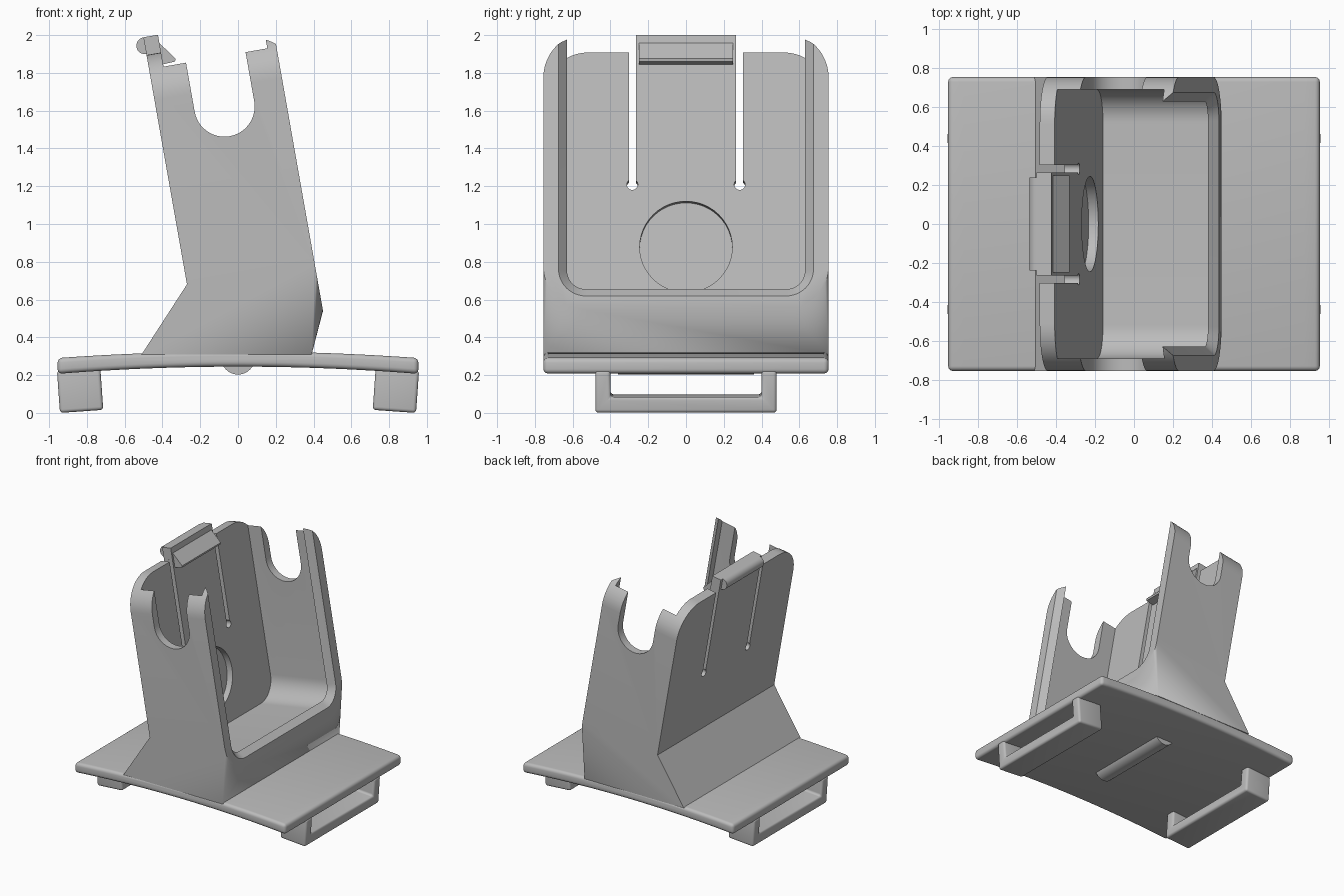
import bpy, bmesh
from math import sin, cos, pi, radians, sqrt
from mathutils import Vector

cube = bpy.data.objects.get("Cube")
if cube:
    bpy.data.objects.remove(cube)

grey = bpy.data.materials.new("plain grey")
grey.use_nodes = True
COLOUR = (0.5, 0.5, 0.5, 1)
grey.diffuse_color = COLOUR
grey.node_tree.nodes["Principled BSDF"].inputs["Base Color"].default_value = COLOUR

LEAN = radians(10)
HALF = 0.755            # half width of holder and plate
BACK, FRONT = -0.148, 0.537
INNER = -0.07           # inner face of the back wall
KNEE, TOP, FLOOR, R = 0.717, 1.95, 0.454, 0.24


def tilt(u, y, w):
    """Leaning frame: u is depth, w runs up along the back wall."""
    return Vector((u * cos(LEAN) - w * sin(LEAN), y, u * sin(LEAN) + w * cos(LEAN)))


def arc(cx, cy, r, start, end, n=12):
    return [(cx + r * cos(radians(start + (end - start) * i / n)),
             cy + r * sin(radians(start + (end - start) * i / n))) for i in range(n + 1)]


def finish(name, bm):
    bmesh.ops.recalc_face_normals(bm, faces=bm.faces)
    mesh = bpy.data.meshes.new(name)
    bm.to_mesh(mesh)
    bm.free()
    mesh.materials.append(grey)
    ob = bpy.data.objects.new(name, mesh)
    bpy.context.collection.objects.link(ob)
    return ob


def loft(name, loop_a, loop_b):
    """Solid between two matching loops of points."""
    bm = bmesh.new()
    a, b = [[bm.verts.new(p) for p in loop] for loop in (loop_a, loop_b)]
    bm.faces.new(a)
    bm.faces.new(b)
    for i in range(len(a)):
        j = (i + 1) % len(a)
        bm.faces.new((a[i], a[j], b[j], b[i]))
    return finish(name, bm)


def along_depth(name, pts, u0, u1):
    """Profile in (y, w), extruded through the depth."""
    return loft(name, *[[tilt(u, y, w) for y, w in pts] for u in (u0, u1)])


def along_width(name, pts, half):
    """Profile in (u, w), extruded across the width."""
    return loft(name, *[[tilt(u, y, w) for u, w in pts] for y in (-half, half)])


def apply(ob, mod):
    bpy.context.view_layer.objects.active = ob
    bpy.ops.object.modifier_apply(modifier=mod.name)


def combine(ob, other, operation):
    mod = ob.modifiers.new("combine", 'BOOLEAN')
    mod.operation, mod.solver, mod.object = operation, 'EXACT', other
    apply(ob, mod)
    bpy.data.objects.remove(other)


def round_edges(ob, width):
    mod = ob.modifiers.new("round", 'BEVEL')
    mod.width, mod.segments, mod.limit_method = width, 4, 'ANGLE'
    mod.angle_limit = radians(40)
    apply(ob, mod)


def u_shape(half, bottom, r, top=2.2):
    """Pocket outline with round lower corners and an open top."""
    return (arc(-half + r, bottom + r, r, 180, 270) + arc(half - r, bottom + r, r, 270, 360)
            + [(half, top), (-half, top)])


# Holder body: leaning block with round upper corners
upper = ([(-HALF, KNEE), (HALF, KNEE)] + arc(HALF - R, TOP - R, R, 0, 90)
         + arc(R - HALF, TOP - R, R, 90, 180))
holder = along_depth("holder_body", upper, BACK, FRONT)

# Flared foot: hull from the base rectangle to the rounded front corners
bm = bmesh.new()
for s in (-1, 1):
    for x in (-0.51, 0.39):
        bm.verts.new((x, s * HALF, 0.31))
    for u in (BACK, FRONT):
        bm.verts.new(tilt(u, s * HALF, KNEE))
    for y, w in arc(HALF - R, FLOOR + R, R, 270, 360):
        bm.verts.new(tilt(FRONT, s * y, w))
bmesh.ops.convex_hull(bm, input=bm.verts)
bmesh.ops.dissolve_limit(bm, angle_limit=0.01, verts=bm.verts, edges=bm.edges)
combine(holder, finish("foot", bm), 'UNION')

# Pocket, then the chamfered opening in the front lip
combine(holder, along_depth("pocket", u_shape(0.69, 0.52, 0.17), INNER, 0.488), 'DIFFERENCE')
lip = []
for u in (0.468, 0.557):
    grow = (u - 0.488) * 0.92
    lip.append([tilt(u, y, w) for y, w in u_shape(0.63 + grow, 0.579 - grow, 0.1 + grow)])
combine(holder, loft("lip_opening", *lip), 'DIFFERENCE')

# Side notches, round recess and spring slots
notch = arc(0.211, 1.61, 0.16, 180, 360, 24) + [(0.371, 2.2), (0.051, 2.2)]
combine(holder, along_width("notch", notch, 0.9), 'DIFFERENCE')
combine(holder, along_depth("recess", arc(0, 0.905, 0.245, 0, 360, 48)[:-1], -0.12, 0), 'DIFFERENCE')
for s in (-1, 1):
    slot = [(s * 0.284 + d, w) for d, w in
            arc(0, 1.24, 0.029, 130, 410, 20) + [(0.0186, 2.2), (-0.0186, 2.2)]]
    combine(holder, along_depth("slot", slot, -0.3, 0), 'DIFFERENCE')

# Spring clip: arm end, thumb roll and hook
clip_arm = along_width("clip_arm_end", [(BACK, TOP), (INNER, TOP), (INNER, 2.045), (BACK, 2.045)], 0.265)
roll = along_width("clip_thumb_roll", arc(BACK, 2.0, 0.045, 90, 270, 16), 0.24)
hook = along_width("clip_hook", [(INNER, 2.0), (0, 1.905), (-0.005, 1.89), (INNER, 1.886)], 0.25)

# Curved base plate with soft edges
xs = [-0.955 + 1.91 * i / 24 for i in range(25)]
outline = [(x, 0.325 - 0.038 * x * x) for x in xs] + [(x, 0.245 - 0.042 * x * x) for x in reversed(xs)]
plate = loft("base_plate", *[[(x, y, z) for x, z in outline] for y in (-HALF, HALF)])
round_edges(plate, 0.025)

# Rounded rib under the plate
rib = loft("under_rib", *[[(x, y, z) for x, z in arc(0, 0.293, 0.09, 180, 360, 24)] for y in (-0.36, 0.36)])

# Strap loops under both ends
SPLAY = radians(4)
loop = [(-0.48, 0.225), (-0.48, 0), (0.48, 0), (0.48, 0.225),
        (0.4, 0.225), (0.4, 0.083), (-0.4, 0.083), (-0.4, 0.225)]
loops = []
for s, side in ((1, "left"), (-1, "right")):
    ends = [[(s * (0.828 + t * cos(SPLAY) + h * sin(SPLAY)), y,
              0.008 + h * cos(SPLAY) - t * sin(SPLAY)) for y, h in loop] for t in (-0.115, 0.115)]
    ob = loft(side + "_strap_loop", *ends)
    round_edges(ob, 0.018)
    loops.append(ob)

# Smooth the rounded surfaces, keep the edges crisp
bpy.ops.object.select_all(action='DESELECT')
for ob in [holder, clip_arm, roll, hook, plate, rib] + loops:
    ob.select_set(True)
    bpy.context.view_layer.objects.active = ob
bpy.ops.object.shade_smooth_by_angle(angle=radians(30))
